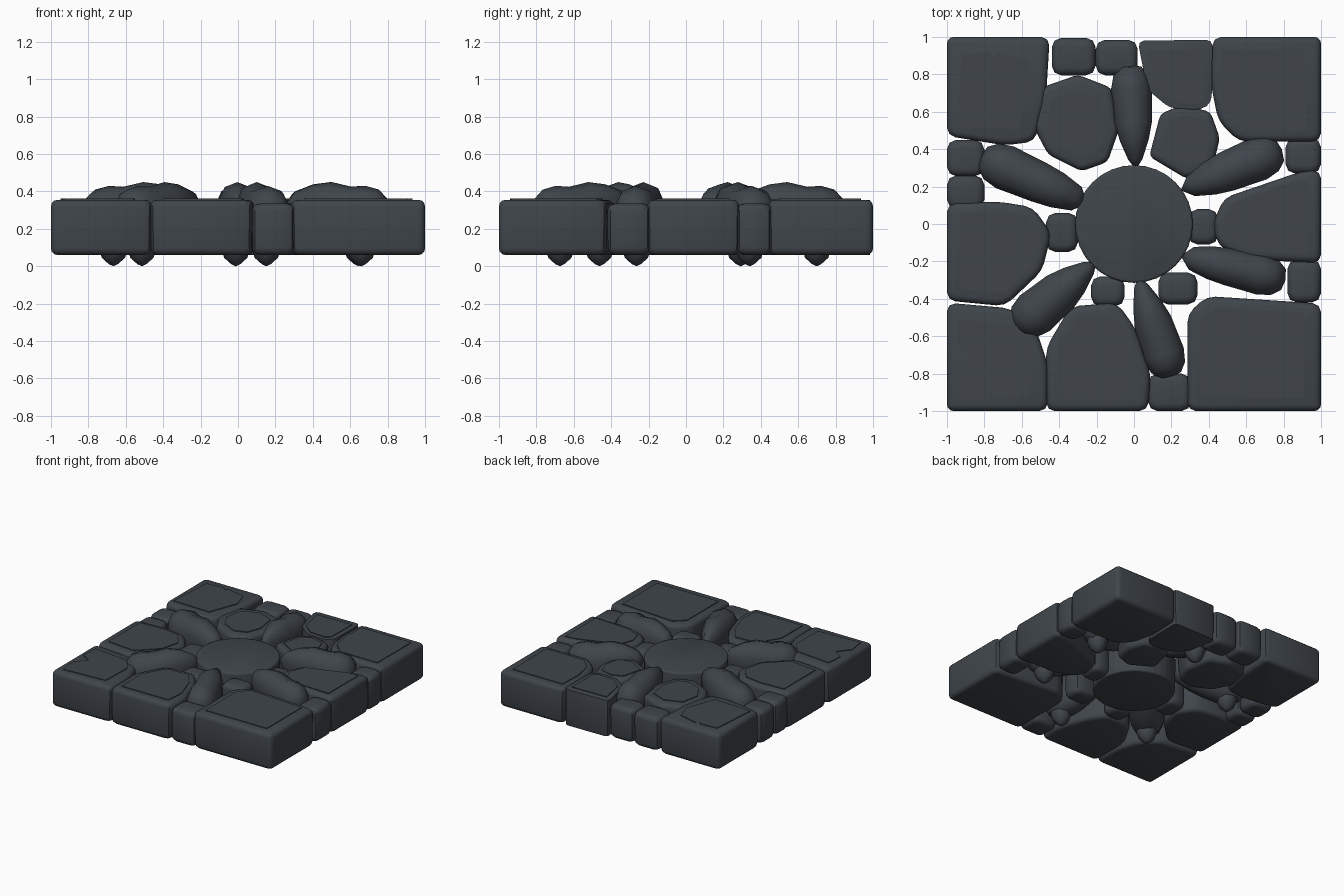
import bpy, bmesh, math
from mathutils import Vector

if "Cube" in bpy.data.objects:
    bpy.data.objects.remove(bpy.data.objects["Cube"])

mat = bpy.data.materials.new("dark slate")
mat.diffuse_color = (0.05, 0.06, 0.07, 1)
mat.use_nodes = True
mat.node_tree.nodes["Principled BSDF"].inputs["Base Color"].default_value = mat.diffuse_color


def finish(bm, name, angle=35):
    bmesh.ops.recalc_face_normals(bm, faces=bm.faces)
    me = bpy.data.meshes.new(name)
    bm.to_mesh(me)
    bm.free()
    ob = bpy.data.objects.new(name, me)
    bpy.context.collection.objects.link(ob)
    me.materials.append(mat)
    bpy.ops.object.select_all(action='DESELECT')
    ob.select_set(True)
    bpy.context.view_layer.objects.active = ob
    bpy.ops.object.shade_smooth_by_angle(angle=math.radians(angle))
    return ob


def prism(bm, pts, z0, z1, taper=0.0):
    """Extruded polygon; undersides away from the tile border taper inward."""
    c = sum((Vector(p) for p in pts), Vector((0, 0))) / len(pts)
    low = []
    for x, y in pts:
        bx = x if abs(x) > 0.96 else x + (c.x - x) * taper
        by = y if abs(y) > 0.96 else y + (c.y - y) * taper
        low.append(bm.verts.new((bx, by, z0)))
    top = [bm.verts.new((x, y, z1)) for x, y in pts]
    faces = [bm.faces.new(low), bm.faces.new(top)]
    n = len(pts)
    for i in range(n):
        j = (i + 1) % n
        faces.append(bm.faces.new((low[i], low[j], top[j], top[i])))
    bmesh.ops.recalc_face_normals(bm, faces=faces)
    return list(zip(low, top))


def stone(name, pts, top=0.355, corner=0.045, soft=0.035, taper=0.02, plate=None):
    bm = bmesh.new()
    pairs = prism(bm, pts, 0.06, top, taper)
    # round the upright corners, except the four tile corners
    ups = [bm.edges.get(p) for p in pairs
           if not (abs(p[1].co.x) > 0.97 and abs(p[1].co.y) > 0.97)]
    bmesh.ops.bevel(bm, geom=ups, offset=corner, segments=2, profile=0.5,
                    affect='EDGES', clamp_overlap=True)
    bm.normal_update()
    rims = [e for e in bm.edges if e.calc_face_angle(0) > 0.9]
    bmesh.ops.bevel(bm, geom=rims, offset=soft, segments=3, profile=0.5,
                    affect='EDGES', clamp_overlap=True)
    # thin worn plateau on top
    if plate:
        prism(bm, plate, top - 0.01, top + 0.006)
    return finish(bm, name)


def shrink(pts, s=0.76):
    cx = sum(p[0] for p in pts) / len(pts)
    cy = sum(p[1] for p in pts) / len(pts)
    return [(cx + (x - cx) * s, cy + (y - cy) * s) for x, y in pts]


# large paving stones
large = {
    "north_west_stone": [(-1, 1), (-.45, 1), (-.47, .67), (-.53, .44), (-.69, .42), (-1, .47)],
    "north_east_stone": [(.42, 1), (1, 1), (1, .44), (.56, .44), (.45, .55), (.41, .75)],
    "south_east_stone": [(.285, -.48), (.39, -.385), (1, -.425), (1, -1), (.285, -1)],
    "south_west_stone": [(-1, -.42), (-.66, -.45), (-.52, -.57), (-.46, -.75), (-.46, -1), (-1, -1)],
    "west_stone": [(-1, .11), (-.72, .12), (-.54, .09), (-.44, -.05), (-.49, -.25), (-.69, -.44), (-1, -.41)],
    "south_stone": [(-.47, -1), (-.47, -.66), (-.34, -.44), (-.09, -.42), (.01, -.56), (.09, -.8), (.075, -1)],
    "east_stone": [(.42, 0), (.48, .14), (.89, .28), (1, .29), (1, -.21), (.61, -.19), (.45, -.12)],
    "north_left_stone": [(-.5, .73), (-.3, .8), (-.12, .73), (-.08, .5), (-.14, .33), (-.28, .28),
                         (-.46, .37), (-.54, .52)],
    "north_right_stone": [(.02, .98), (.42, .985), (.415, .65), (.36, .61), (.19, .62), (.07, .72)],
    "small_hexagon_stone": [(.08, .36), (.14, .59), (.26, .64), (.41, .60), (.46, .46), (.42, .29), (.28, .24)],
}
# plateaus with chipped notches
plates = {
    "north_west_stone": [(-.92, .91), (-.77, .92), (-.69, .82), (-.71, .83), (-.73, .92), (-.57, .88),
                         (-.53, .75), (-.62, .51), (-.95, .52)],
    "south_west_stone": [(-.94, -.51), (-.63, -.54), (-.55, -.65), (-.56, -.92), (-.93, -.94),
                         (-.95, -.8), (-.87, -.7), (-.95, -.65)],
}
for name, pts in large.items():
    small = "left" in name or "hexagon" in name
    stone(name, pts, 0.35 if small else 0.355, corner=0.025 if small else 0.045,
          plate=plates.get(name) or shrink(pts, .7 if small else .78), taper=0.06 if small else 0.02)

# small filler stones: x0, x1, y0, y1
fillers = [(-.44, -.205, .795, .995), (-.205, .02, .795, .985), (-1, -.80, .255, .45), (-1, -.80, .08, .26),
           (.81, 1, .27, .46), (.82, 1, -.42, -.19), (.075, .305, -1, -.80), (-.47, -.30, -.15, .06),
           (.29, .45, -.11, .08), (-.23, -.05, -.44, -.28), (.13, .34, -.43, -.26)]
for i, (x0, x1, y0, y1) in enumerate(fillers):
    stone(f"filler_stone_{i + 1}", [(x0, y0), (x1, y0), (x1, y1), (x0, y1)], top=0.335, corner=0.05, soft=0.04)

# round centre stone
stone("centre_disc", [(.315 * math.cos(a * math.tau / 32), .315 * math.sin(a * math.tau / 32)) for a in range(32)],
      top=0.362, corner=0.001, soft=0.015)


def squash(v, p=0.8):
    return math.copysign(abs(v) ** p, v)


def claw(name, outer, tip, wide, blunt):
    """Tapered lobe from a rounded outer end to a narrow tip, with a root below."""
    o, d = Vector(outer), Vector(tip) - Vector(outer)
    side = Vector((-d.y, d.x)).normalized()
    # position, half width, underside, top
    rings = [(.02, .06, .20, .36), (.10, .098, .11, .41), (.23, .115, .08, .43), (.36, .11, .08, .425),
             (.55, .104, .11, .45), (.72, .08 + blunt / 2, .15, .438), (.9, .04 + blunt, .21, .40)]
    bm = bmesh.new()
    loops, n = [], 10
    for t, w, zb, zt in rings:
        c = o + d * t
        loop = []
        for k in range(n):
            a = math.tau * (k + .5) / n
            p = c + side * w * wide * squash(math.cos(a))
            loop.append(bm.verts.new((p.x, p.y, (zb + zt) / 2 + (zt - zb) / 2 * squash(math.sin(a)))))
        loops.append(loop)
    for a, b in zip(loops, loops[1:]):
        for k in range(n):
            bm.faces.new((a[k], a[(k + 1) % n], b[(k + 1) % n], b[k]))
    for loop, p, z in ((loops[0], o, .29), (loops[-1], o + d, .33)):
        v = bm.verts.new((p.x, p.y, z))
        for k in range(n):
            bm.faces.new((loop[k], loop[(k + 1) % n], v))
    # pointed root under the outer end: radius, height
    c = o + d * .27
    apex, prev = bm.verts.new((c.x, c.y, 0)), None
    for r, z in ((.025, .012), (.062, .045), (.08, .1), (.08, .2)):
        ring = [bm.verts.new((c.x + r * math.cos(k * math.tau / 8), c.y + r * math.sin(k * math.tau / 8), z))
                for k in range(8)]
        for k in range(8):
            j = (k + 1) % 8
            bm.faces.new((prev[k], prev[j], ring[j], ring[k]) if prev else (apex, ring[j], ring[k]))
        prev = ring
    bm.faces.new(prev)
    finish(bm, name, 50)


# outer end, tip, width factor, extra tip width
claws = [((-.02, .85), (.01, .29), 1, 0), ((.79, .40), (.25, .18), 1.08, .015),
         ((.81, -.30), (.25, -.17), 1, .025), ((.20, -.82), (.02, -.28), 1.02, 0),
         ((-.63, -.56), (-.20, -.20), 1.12, 0), ((-.82, .36), (-.25, .11), 1.1, .025)]
for i, c in enumerate(claws):
    claw(f"radial_claw_{i + 1}", *c)
